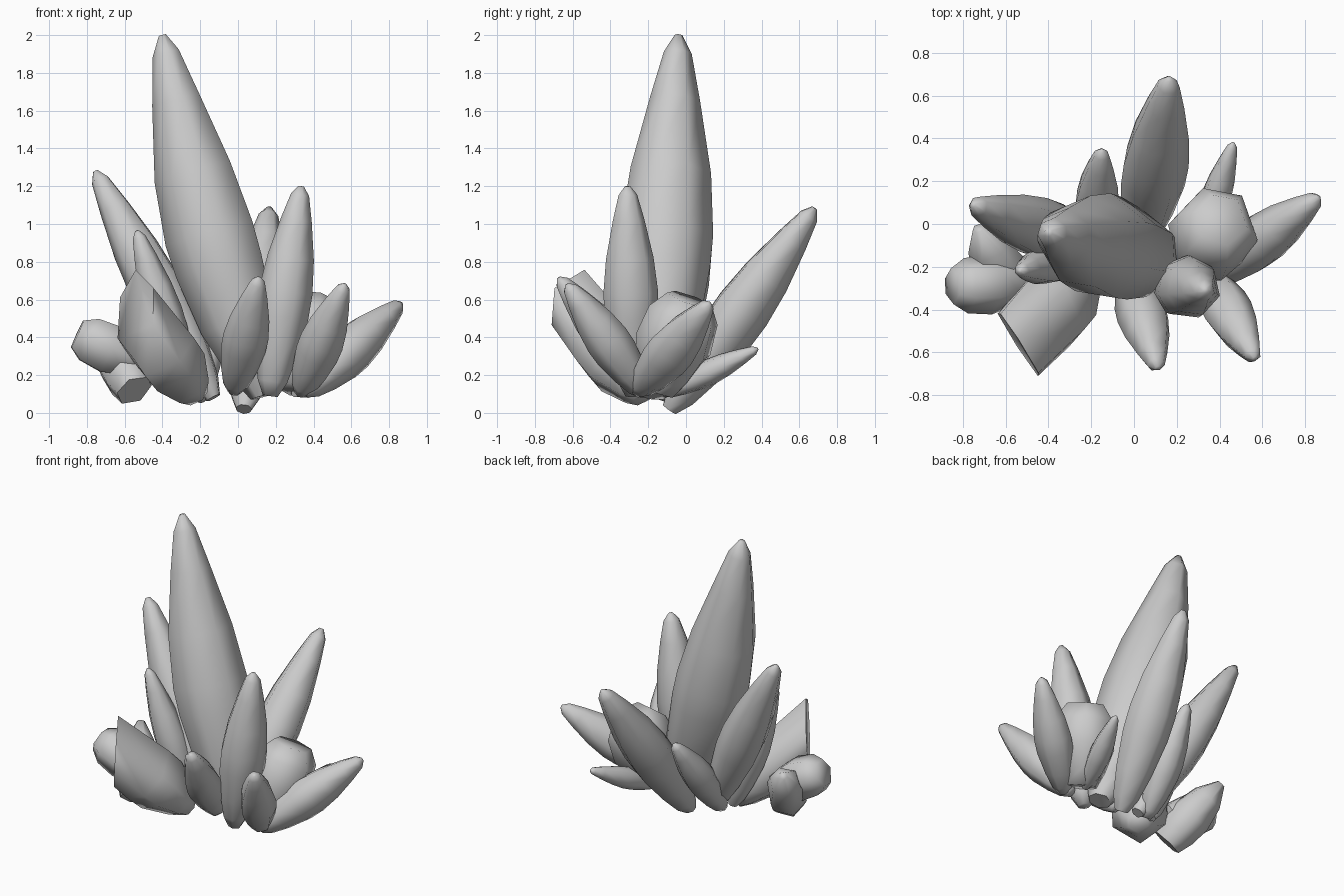
import bpy, bmesh, math, random
from mathutils import Vector

if "Cube" in bpy.data.objects:
    bpy.data.objects.remove(bpy.data.objects["Cube"])

random.seed(4)
# (position along axis, share of full radius)
SPIRE = [(0, .3), (.08, .58), (.2, .84), (.36, .98), (.45, 1), (.62, .87), (.82, .54), (.95, .3), (1, .08)]
SHARD = [(0, .28), (.07, .55), (.2, .78), (.38, .98), (.5, 1), (.66, .87), (.84, .58), (.96, .34), (1, .1)]
STUB = [(0, .5), (.2, .75), (.5, 1), (.82, .92), (1, .6)]
LOW = [(0, .75), (.2, .95), (.45, 1), (.75, .75), (1, .2)]
PRISM = [(0, .35), (.12, .6), (.4, .97), (.6, 1), (1.6, .85)]


def crystal(name, base, tip, radius, profile=SHARD, sides=7, roll=None, bow=(0, 0, 0), cut=None):
    """Faceted crystal swept from base to tip, optionally bowed or cleaved by a plane."""
    base, tip, bow = Vector(base), Vector(tip), Vector(bow)
    axis = tip - base
    turn = axis.to_track_quat('Z', 'Y')
    spin = random.uniform(0, math.tau)
    if roll is not None:
        spin = math.radians(roll)
    # slightly uneven facets, the same along the whole length
    facets = [(spin + math.tau * (i + random.uniform(-.12, .12)) / sides,
               random.uniform(1.0, 1.08)) for i in range(sides)]
    bm = bmesh.new()
    rings = []
    for t, share in profile:
        mid = base + axis * t + bow * math.sin(math.pi * min(t, 1))
        rings.append([bm.verts.new(mid + turn @ Vector(
            (math.cos(a) * k, math.sin(a) * k, 0)) * radius * share) for a, k in facets])
    for low, high in zip(rings, rings[1:]):
        for i in range(sides):
            j = (i + 1) % sides
            bm.faces.new((low[i], low[j], high[j], high[i]))
    bm.faces.new(rings[0][::-1])
    bm.faces.new(rings[-1])
    if cut:
        point, normal = cut
        geom = bm.verts[:] + bm.edges[:] + bm.faces[:]
        res = bmesh.ops.bisect_plane(bm, geom=geom, plane_co=point, plane_no=normal, clear_outer=True)
        rim = [e for e in res['geom_cut'] if isinstance(e, bmesh.types.BMEdge)]
        bmesh.ops.contextual_create(bm, geom=rim)
    bmesh.ops.recalc_face_normals(bm, faces=bm.faces[:])
    mesh = bpy.data.meshes.new(name)
    bm.to_mesh(mesh)
    bm.free()
    obj = bpy.data.objects.new(name, mesh)
    bpy.context.collection.objects.link(obj)
    bpy.ops.object.select_all(action='DESELECT')
    obj.select_set(True)
    bpy.context.view_layer.objects.active = obj
    bpy.ops.object.shade_smooth_by_angle(angle=math.radians(66))
    return obj


# tall spires
crystal("main_crystal", (.14, -.17, .09), (-.4, -.04, 2.0), .24, SPIRE, bow=(-.04, 0, 0))
crystal("left_spire", (-.13, -.12, .08), (-.755, .09, 1.28), .14)
crystal("inner_left_spire", (-.26, -.14, .1), (-.535, -.22, .965), .1)
crystal("right_spire", (.17, -.28, .09), (.335, -.31, 1.2), .145)
crystal("back_spire", (.03, -.09, .02), (.165, .68, 1.085), .15)

# outward leaning shards
crystal("right_shard", (.35, -.26, .11), (.865, .125, .58), .12)
crystal("front_right_shard", (.33, -.22, .1), (.565, -.63, .68), .115)
crystal("front_shard", (-.02, -.2, .11), (.11, -.675, .715), .115)
crystal("back_right_shard", (.3, -.12, .1), (.465, .38, .34), .07)
crystal("back_left_shard", (-.2, -.12, .07), (-.15, .345, .67), .1)

# stubby crystals
crystal("left_stub", (-.5, -.27, .26), (-.85, -.29, .42), .135, STUB, 6, roll=0)
crystal("low_left_stub", (-.55, -.34, .12), (-.73, -.02, .47), .13, LOW, 6)
crystal("right_stub", (.31, -.15, .12), (.41, .02, .6), .2, STUB, 6)

# cleaved crystal with a slanted end face
crystal("front_left_cleaved", (-.22, -.22, .09), (-.52, -.54, .5), .19, PRISM, 6, roll=90,
        cut=((-.57, -.5, .68), (-.84, -.53, .05)))
